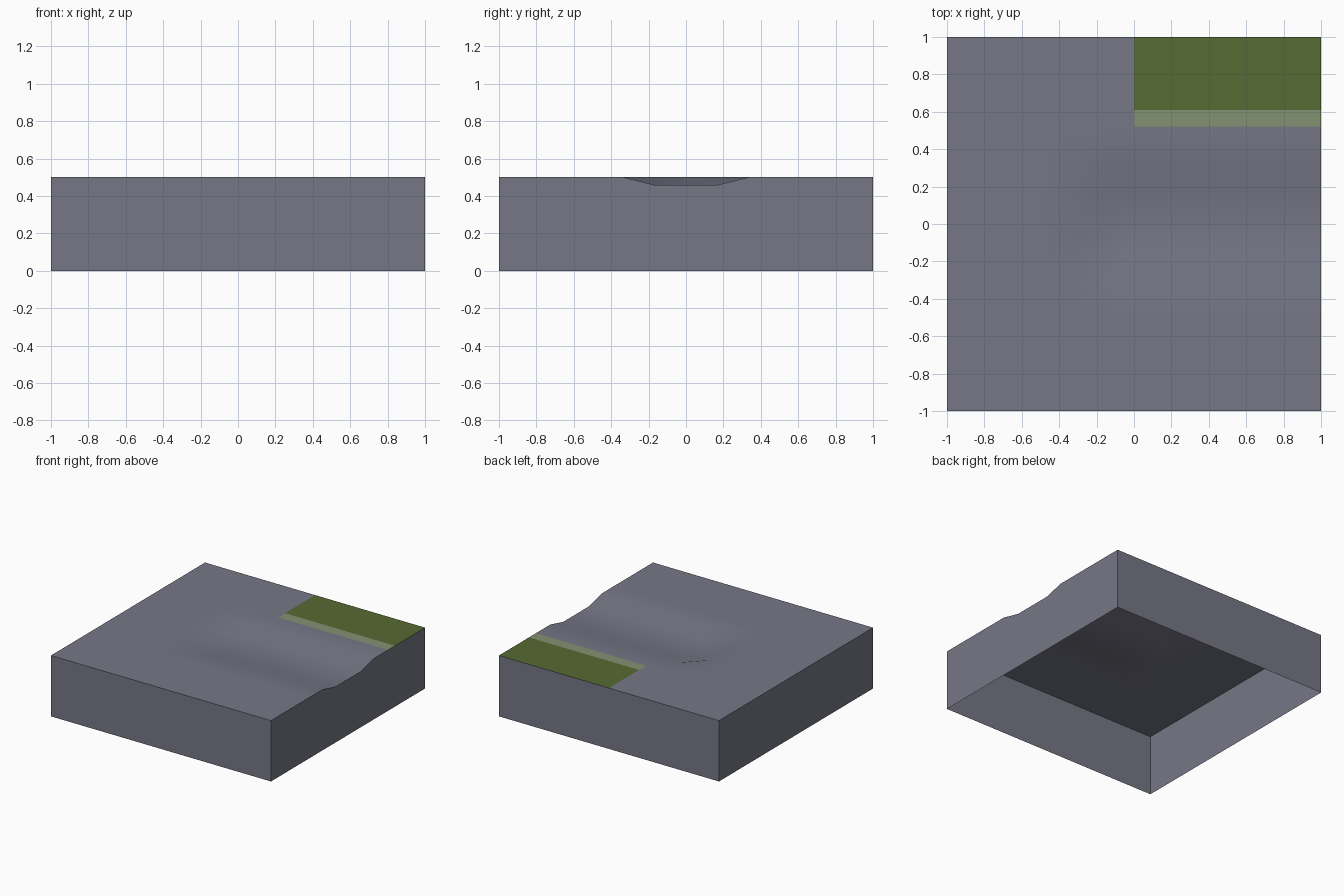
import bpy, bmesh, math

if "Cube" in bpy.data.objects:
    bpy.data.objects.remove(bpy.data.objects["Cube"])


def material(name, rgb):
    def lin(c):
        c /= 255
        return c / 12.92 if c <= 0.04045 else ((c + 0.055) / 1.055) ** 2.4
    m = bpy.data.materials.new(name)
    m.diffuse_color = (*[lin(c) for c in rgb], 1)
    m.use_nodes = True
    m.node_tree.nodes["Principled BSDF"].inputs["Base Color"].default_value = m.diffuse_color
    return m


TOP, DEPTH, STEP = 0.5, 0.042, 1 / 6
EDGE_START, GRASS_START = 0.52, 0.61   # painted bands across y

# Ground surface: regular grid plus two cuts for the bands
xs = [-1 + STEP * i for i in range(13)]
ys = sorted([-1 + STEP * i for i in range(13)] + [EDGE_START, GRASS_START])


def height(x, y):
    # channel running in from the right side, sunk one grid step inside its rim
    return TOP - DEPTH if x > -0.18 and abs(y) < 0.18 else TOP


bm = bmesh.new()
rows = [[bm.verts.new((x, y, height(x, y))) for x in xs] for y in ys]
for j in range(len(ys) - 1):
    for i in range(len(xs) - 1):
        f = bm.faces.new((rows[j][i], rows[j][i + 1], rows[j + 1][i + 1], rows[j + 1][i]))
        f.smooth = True
        c = f.calc_center_median()
        if c.x > 0 and c.y > EDGE_START:
            f.material_index = 2 if c.y > GRASS_START else 1

# Side walls: outer rim dropped to the floor, bottom left open
rim = [e for e in bm.edges if e.is_boundary]
ext = bmesh.ops.extrude_edge_only(bm, edges=rim)["geom"]
for g in ext:
    if isinstance(g, bmesh.types.BMVert):
        g.co.z = 0
    elif isinstance(g, bmesh.types.BMFace):
        g.material_index = 0
bm.normal_update()
for f in bm.faces:
    c = f.calc_center_median()
    if abs(f.normal.z) < 0.5 and f.normal.x * c.x + f.normal.y * c.y < 0 and max(abs(c.x), abs(c.y)) > 0.99:
        f.normal_flip()

mesh = bpy.data.meshes.new("ground_tile")
bm.to_mesh(mesh)
bm.free()
tile = bpy.data.objects.new("ground_tile", mesh)
bpy.context.collection.objects.link(tile)
for name, rgb in (("stone grey", (118, 119, 134)),
                  ("pale green edge", (132, 146, 114)),
                  ("grass green", (86, 107, 50))):
    mesh.materials.append(material(name, rgb))

bpy.context.view_layer.objects.active = tile
tile.select_set(True)
bpy.ops.object.shade_smooth_by_angle(angle=math.radians(40))
